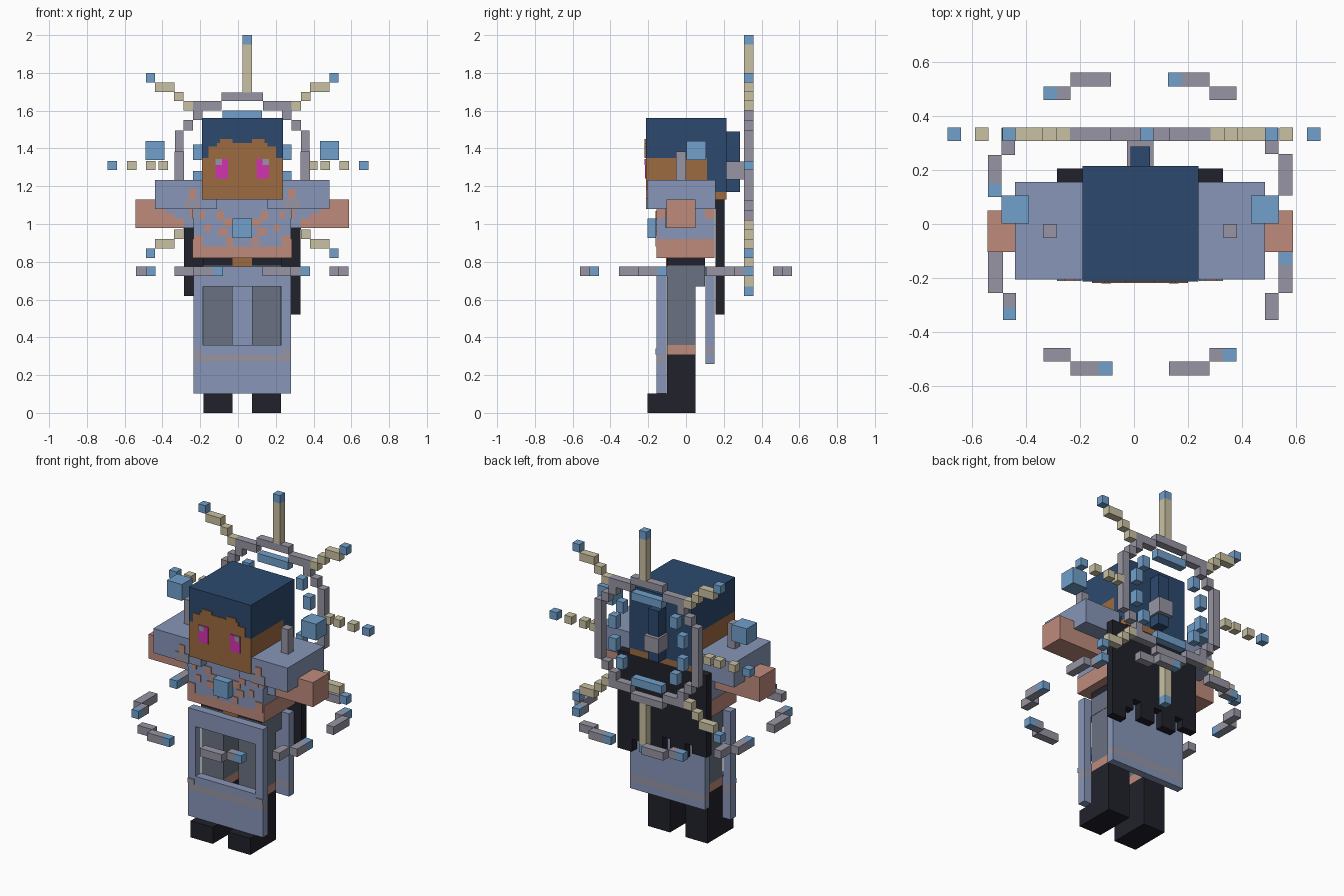
import bpy, bmesh

# ---------- colours ----------
def srgb(h):
    v = [int(h[i:i + 2], 16) / 255 for i in (0, 2, 4)]
    return [c / 12.92 if c < 0.04045 else ((c + 0.055) / 1.055) ** 2.4 for c in v] + [1]

PALETTE = {"slate": "8796B8", "salmon": "BF8B7D", "navy": "2C4A6E", "brown": "9E6B41",
           "magenta": "D233B0", "cream": "C9C1A3", "sky": "71A0CB", "grey": "9795A3",
           "black": "21212B", "steel": "6A7181"}
MATS = {}
for n, h in PALETTE.items():
    MATS[n] = bpy.data.materials.new(n)
    MATS[n].diffuse_color = srgb(h)

CX = 0.0225   # body mirror plane
T = 0.006     # painted plate thickness

def part(name, boxes):
    """One object from boxes (colour, x0, x1, y0, y1, z0, z1)."""
    bm = bmesh.new()
    me = bpy.data.meshes.new(name)
    slots = []
    for col, x0, x1, y0, y1, z0, z1 in boxes:
        if col not in slots:
            slots.append(col)
            me.materials.append(MATS[col])
        v = [bm.verts.new((x, y, z)) for z in (z0, z1) for y in (y0, y1) for x in (x0, x1)]
        for f in ((0, 2, 3, 1), (4, 5, 7, 6), (0, 1, 5, 4), (2, 6, 7, 3), (0, 4, 6, 2), (1, 3, 7, 5)):
            bm.faces.new([v[i] for i in f]).material_index = slots.index(col)
    bm.to_mesh(me)
    bm.free()
    ob = bpy.data.objects.new(name, me)
    bpy.context.collection.objects.link(ob)

def mirror(boxes):
    """Boxes plus their mirror images across the body plane."""
    return boxes + [(c, 2 * CX - x1, 2 * CX - x0, *r) for c, x0, x1, *r in boxes]

def plates(y, rects):
    """Thin painted plates on a front-facing surface at depth y."""
    return [(c, x0, x1, y - T, y, z0, z1) for c, x0, x1, z0, z1 in rects]

# ---------- legs and boots ----------
part("legs", mirror([("steel", 0.075, 0.228, -0.1, 0.05, 0.36, 0.67),
                     ("salmon", 0.075, 0.228, -0.1, 0.05, 0.31, 0.36)]))
part("boots", mirror([("black", 0.075, 0.228, -0.1, 0.05, 0, 0.31),
                      ("black", 0.075, 0.228, -0.205, -0.1, 0, 0.103)]))
part("hips", [("steel", -0.185, 0.23, -0.1, 0.1, 0.67, 0.78),
              ("black", -0.185, 0.23, -0.1, 0.1, 0.78, 0.82),
              ("brown", -0.03, 0.075, -0.106, -0.1, 0.77, 0.82)])

# ---------- skirt: framed front panel, plain back panel ----------
L, R = -0.235, 0.28
part("front_skirt", [("slate", L, R, -0.155, -0.103, 0.103, 0.27),
                     ("grey", L, R, -0.155, -0.103, 0.27, 0.31),
                     ("slate", L, R, -0.155, -0.103, 0.31, 0.36),
                     ("slate", L, R, -0.155, -0.103, 0.67, 0.775),
                     ("slate", L, -0.185, -0.155, -0.103, 0.36, 0.67),
                     ("slate", 0.23, R, -0.155, -0.103, 0.36, 0.67)]
     + mirror(plates(-0.155, [("grey", 0.235, R, 0.31, 0.34)])))
part("back_skirt", [("slate", L, R, 0.103, 0.15, 0.26, 0.31),
                    ("grey", L, R, 0.103, 0.15, 0.31, 0.35),
                    ("slate", L, R, 0.103, 0.15, 0.35, 0.775)])

# ---------- torso with mottled chest ----------
part("torso", [("salmon", L, R, -0.155, 0.15, 0.82, 0.88),
               ("slate", L, R, -0.155, 0.15, 0.88, 1.14)]
     + mirror([("salmon", R, R + T, -0.155, 0.15, 0.82, 0.92),
               ("salmon", R, R + T, 0.1, 0.15, 1.03, 1.13),
               ("salmon", R, R + T, -0.155, -0.1, 1.03, 1.13)])
     + mirror(plates(-0.155, [("salmon", 0.23, R, 0.88, 0.94),
                              ("salmon", 0.10, 0.15, 0.94, 0.98),
                              ("salmon", 0.07, 0.11, 0.89, 0.93),
                              ("salmon", 0.075, 0.125, 0.99, 1.03),
                              ("salmon", 0.12, 0.16, 1.02, 1.07),
                              ("salmon", 0.19, 0.22, 0.96, 1.00),
                              ("salmon", 0.22, 0.25, 1.03, 1.07)])))
part("chest_gem", [("sky", -0.03, 0.073, -0.205, -0.155, 0.927, 1.03)])

# ---------- arms, shoulder pads, horns, floating orbs ----------
part("arms", mirror([("salmon", 0.28, 0.588, -0.103, 0.05, 0.978, 1.13)]
     + plates(-0.103, [("slate", 0.30, 0.38, 1.03, 1.08),
                       ("slate", R, 0.33, 0.978, 1.03),
                       ("slate", 0.38, 0.43, 1.055, 1.08)])))
part("shoulder_pads", mirror([("slate", 0.155, 0.485, -0.205, 0.155, 1.08, 1.232)]
     + plates(-0.205, [("salmon", 0.265, 0.305, 1.135, 1.185), ("grey", 0.24, 0.33, 1.08, 1.135)])))
part("pad_horns", mirror([("grey", 0.332, 0.382, -0.052, 0, 1.232, 1.385)]))
part("shoulder_orbs", mirror([("sky", 0.433, 0.536, 0.002, 0.105, 1.338, 1.44)]))

# ---------- head ----------
HL, HR = -0.19, 0.238
part("head", [("brown", HL, HR, -0.213, 0.11, 1.13, 1.35),
              ("brown", HL, HR, 0.11, 0.215, 1.13, 1.17)]
     + plates(-0.213, [("brown", -0.155, 0.2, 1.35, 1.41), ("brown", -0.11, 0.155, 1.41, 1.43)])
     + mirror(plates(-0.213, [("brown", 0.075, 0.14, 1.43, 1.45)])))
part("hair", [("navy", HL, HR, -0.213, 0.215, 1.35, 1.56),
              ("navy", HL, HR, 0.11, 0.215, 1.17, 1.35),
              ("navy", -0.013, 0.06, 0.215, 0.287, 1.17, 1.49)])
part("eyes", mirror([("magenta", 0.098, 0.165, -0.2175, -0.213, 1.24, 1.345),
                     ("grey", 0.13, 0.165, -0.2205, -0.2175, 1.312, 1.345)]))

# ---------- cape with ragged hem ----------
teeth = [(-0.285, -0.185, 0.62), (-0.135, -0.035, 0.57), (0.02, 0.12, 0.57), (0.175, 0.23, 0.60),
         (0.23, 0.33, 0.52)]
part("cape", [("black", -0.285, 0.33, 0.155, 0.205, 0.67, 1.13),
              ("black", HL, HR, 0.155, 0.205, 1.13, 1.2)]
     + [("black", a, b, 0.155, 0.205, z, 0.67) for a, b, z in teeth])

# ---------- sunburst halo behind the head ----------
HY0, HY1, HZ = 0.308, 0.357, 1.31

def four(col, rects):
    """Repeat (dx0, dx1, dz0, dz1) into the four quadrants of the halo."""
    up = mirror([(col, CX + a, CX + b, HY0, HY1, HZ + c, HZ + d) for a, b, c, d in rects])
    return up + [(*b[:5], 2 * HZ - b[6], 2 * HZ - b[5]) for b in up]

part("halo_mount", [("grey", -0.026, 0.073, 0.215, 0.31, 1.235, 1.33)])
part("halo_ring", four("grey", [(0, 0.11, 0.34, 0.385), (0.11, 0.26, 0.29, 0.34),
                                (0.21, 0.26, 0.24, 0.29), (0.26, 0.31, 0.185, 0.24),
                                (0.31, 0.357, 0, 0.185)]))
part("halo_inner_bars", four("sky", [(0, 0.105, 0.24, 0.29), (0.16, 0.21, 0.14, 0.21),
                                     (0.21, 0.26, 0.03, 0.11)]))
part("halo_diagonal_rays", four("cream", [(0.26, 0.31, 0.29, 0.34), (0.31, 0.36, 0.34, 0.39),
                                          (0.36, 0.462, 0.39, 0.44)])
     + four("sky", [(0.462, 0.51, 0.44, 0.49)]))
spikes = []
for s in (1, -1):
    for col, a, b in (("cream", 0.385, 0.64), ("sky", 0.64, 0.69)):
        z0, z1 = sorted((HZ + s * a, HZ + s * b))
        spikes.append((col, 0.024, 0.073, HY0, HY1, z0, z1))
part("halo_vertical_spikes", spikes)
beads = []
for s in (1, -1):
    for x, col in ((0.665, "sky"), (0.563, "cream"), (0.463, "cream"), (0.395, "cream")):
        beads.append((col, s * x - 0.025, s * x + 0.025, HY0, HY1, HZ - 0.024, HZ + 0.024))
part("halo_side_beads", beads)

# ---------- broken ring floating round the waist ----------
waist = [  # colour, x range, y range
    ("grey", -0.335, -0.235, -0.51, -0.46), ("grey", -0.235, -0.13, -0.56, -0.51),
    ("sky", -0.13, -0.08, -0.56, -0.51),
    ("grey", 0.13, 0.28, -0.56, -0.51), ("grey", 0.28, 0.33, -0.51, -0.46),
    ("sky", 0.33, 0.38, -0.51, -0.46),
    ("grey", 0.535, 0.586, -0.255, -0.15), ("grey", 0.485, 0.535, -0.355, -0.255),
    ("sky", 0.535, 0.586, -0.15, -0.1)]
# opposite half is the same pattern turned half way round
waist += [(c, 2 * CX - b, 2 * CX - a, -e, -d) for c, a, b, d, e in waist]
waist += [("grey", -0.54, -0.485, -0.255, -0.1), ("grey", -0.485, -0.436, -0.31, -0.255),
          ("sky", -0.485, -0.436, -0.355, -0.31),
          ("grey", 0.535, 0.586, 0.105, 0.26), ("grey", 0.485, 0.535, 0.26, 0.31),
          ("sky", 0.485, 0.535, 0.31, 0.357)]
part("waist_ring", [(*w, 0.724, 0.774) for w in waist])
